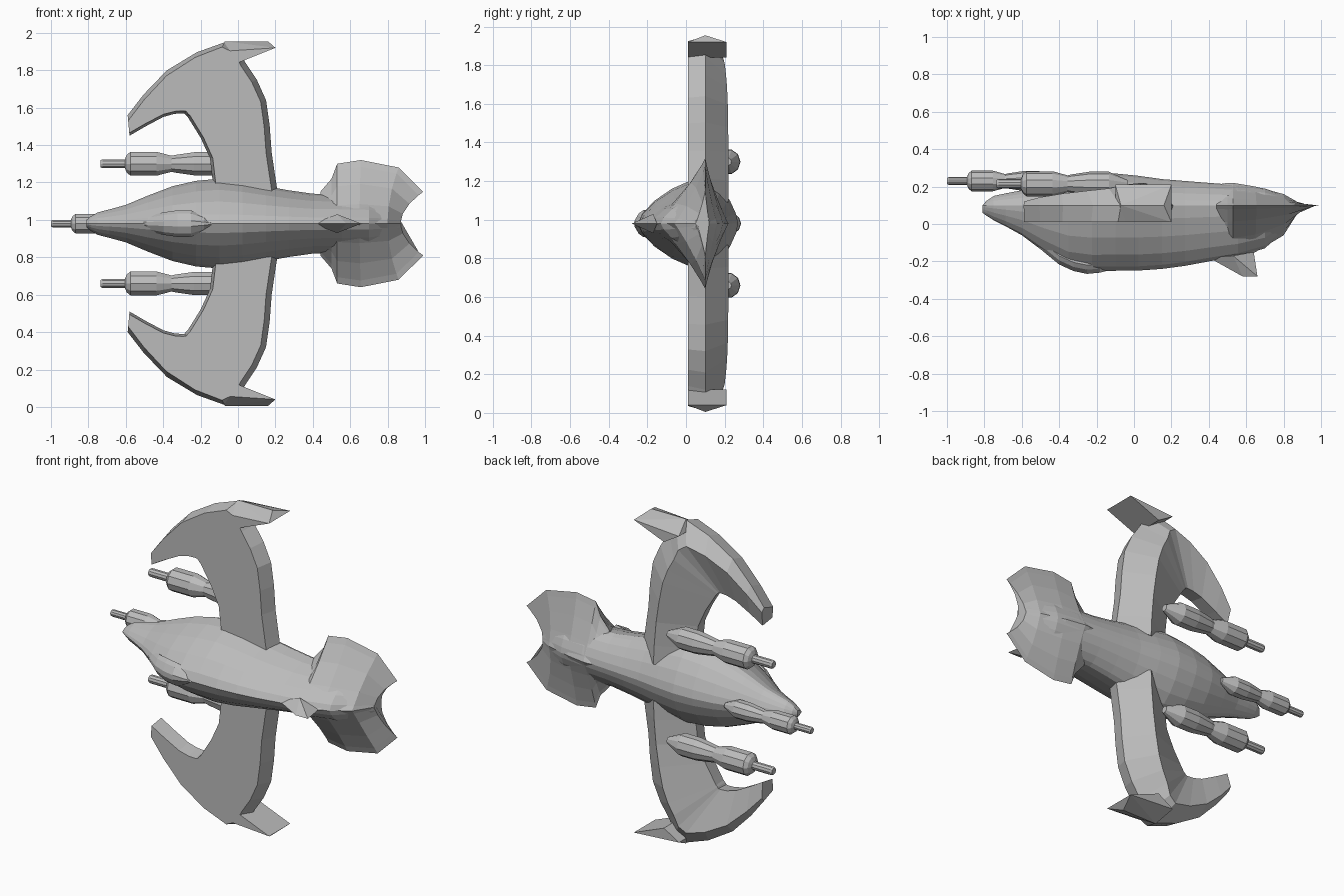
import bpy, bmesh
from math import sin, cos, tau, copysign
from mathutils import Vector

cube = bpy.data.objects.get("Cube")
if cube:
    bpy.data.objects.remove(cube, do_unlink=True)

MIDDLE = .98   # height of the symmetry plane
EDGE = .1      # depth of the widest line of hull and wings

hull_grey = bpy.data.materials.new("hull_grey")
hull_grey.use_nodes = True
grey = (.5, .5, .5, 1)
hull_grey.diffuse_color = grey
hull_grey.node_tree.nodes["Principled BSDF"].inputs["Base Color"].default_value = grey


def finish(name, bm):
    bmesh.ops.recalc_face_normals(bm, faces=bm.faces)
    mesh = bpy.data.meshes.new(name)
    bm.to_mesh(mesh)
    bm.free()
    mesh.materials.append(hull_grey)
    obj = bpy.data.objects.new(name, mesh)
    bpy.context.collection.objects.link(obj)


def loft(name, rings):
    """Skin a list of closed rings and cap both ends."""
    bm = bmesh.new()
    loops = [[bm.verts.new(point) for point in ring] for ring in rings]
    for near, far in zip(loops, loops[1:]):
        for i in range(len(near)):
            bm.faces.new((near[i - 1], near[i], far[i], far[i - 1]))
    bm.faces.new(loops[0])
    bm.faces.new(loops[-1])
    finish(name, bm)


def convex(name, points):
    bm = bmesh.new()
    verts = [bm.verts.new(point) for point in points]
    bmesh.ops.convex_hull(bm, input=verts)
    finish(name, bm)


def smooth(stations, steps=2):
    """Insert stations on a smooth curve through the given ones."""
    knots = [Vector(station) for station in stations]
    padded = [knots[0]] + knots + [knots[-1]]
    result = []
    for before, start, end, after in zip(padded, padded[1:], padded[2:], padded[3:]):
        leave, arrive = (end - before) / 2, (after - start) / 2
        for step in range(steps):
            t = step / steps
            blend = t * t * (3 - 2 * t)
            result.append(start.lerp(end, blend)
                          + leave * t * (1 - t) ** 2 - arrive * t * t * (1 - t))
    return result + [knots[-1]]


def section(x, half, front, back, power, wide=EDGE, horn=0, sides=20):
    """Rounded diamond; horn pushes its upper and lower points aft."""
    ring = []
    for i in range(sides):
        across, deep = cos(tau * i / sides), sin(tau * i / sides)
        u = copysign(abs(across) ** (2 / power), across)
        v = copysign(abs(deep) ** (2 / power), deep)
        y = wide + abs(v) * ((back if v > 0 else front) - wide)
        ring.append((x + horn * u * u, y, MIDDLE + half * u))
    return ring


# Fuselage stations: x, half height, front, back
fuselage = [(-.81, .02, .06, .1), (-.75, .06, .02, .15), (-.6, .1, -.06, .18),
            (-.35, .2, -.23, .25), (-.1, .24, -.25, .27), (.15, .2, -.24, .24),
            (.4, .16, -.2, .22), (.7, .15, -.13, .19), (.87, .1, .05, .12)]
loft("fuselage", [section(*station, power=1.5) for station in smooth(fuselage)])

# Tail flare: thin fins sweeping back into two horns
flare = [(.44, .17, -.18, .21), (.5, .24, -.19, .22), (.53, .32, -.18, .22),
         (.65, .34, -.15, .2), (.8, .3, -.06, .16), (.87, .17, .05, .12)]
start, length = flare[0][0], flare[-1][0] - flare[0][0]
loft("tail_flare", [section(*station, power=.9, horn=.12 * ((station[0] - start) / length) ** 4)
                    for station in flare])

# Canopy blister: x, half height, front
canopy = [(-.56, .02, -.08), (-.4, .06, -.22), (-.25, .07, -.27), (-.13, .01, -.25)]
loft("canopy", [section(x, half, front, front + EDGE, power=1.5, wide=front + EDGE / 2, sides=10)
                for x, half, front in smooth(canopy)])

# Swept spur on the front of the tail
spur_spine = [(.4, -.18), (.58, -.28), (.66, -.28), (.61, -.22), (.64, -.15)]
convex("tail_spur", [(x, y, MIDDLE) for x, y in spur_spine]
       + [(.53, -.17, MIDDLE + side * .05) for side in (-1, 1)])

# Wing stations: inner edge x and height, outer edge x and height
wing = smooth([(-.13, .1, .22, .12), (-.15, .35, .18, .38), (-.25, .54, .15, .66),
               (-.28, .58, .04, .86), (-.3, .59, -.07, .97), (-.4, .57, -.38, .82),
               (-.58, .47, -.59, .58)])


def wing_ring(station, t, side):
    """Flat front panel, sharp edges and a back ridge that thins to the hook."""
    inner, outer = Vector(station[:2]), Vector(station[2:])
    inset = (outer - inner).normalized() * .03
    ridge = inner.lerp(outer, .55 + t / 4)
    profile = [(inner, EDGE), (inner + inset / 2, .01), (outer - inset, .01),
               (outer, EDGE), (ridge, .22 - EDGE * t ** 3)]
    return [(point.x, y, MIDDLE + side * point.y) for point, y in profile]


def cannon(name, muzzle, y, z, size=1, sides=10):
    """Turned profile along x: barrel, chamber, mount."""
    profile = [(0, .02), (.01, .025), (.13, .025), (.14, .05), (.16, .067), (.3, .067),
               (.38, .045), (.4, .05), (.5, .065), (.6, .065), (.7, .02)]
    loft(name, [[(muzzle + size * along,
                  y + size * radius * cos(tau * i / sides),
                  z + size * radius * sin(tau * i / sides)) for i in range(sides)]
                for along, radius in profile])


for label, side in (("upper", 1), ("lower", -1)):
    last = len(wing) - 1
    loft(label + "_wing", [wing_ring(station, i / last, side)
                           for i, station in enumerate(wing)])
    # Folded cap trailing aft from the wing tip
    cap = [(x, EDGE, .975) for x in (-.07, .16)]
    cap += [(x, y, height) for y in (.01, .21)
            for x, height in ((.2, .94), (0, .86), (-.1, .92))]
    convex(label + "_wing_tip", [(x, y, MIDDLE + side * height) for x, y, height in cap])
    cannon(label + "_cannon", -.735, .215, MIDDLE + side * .32)

cannon("nose_cannon", -1, .23, MIDDLE, size=.82)
